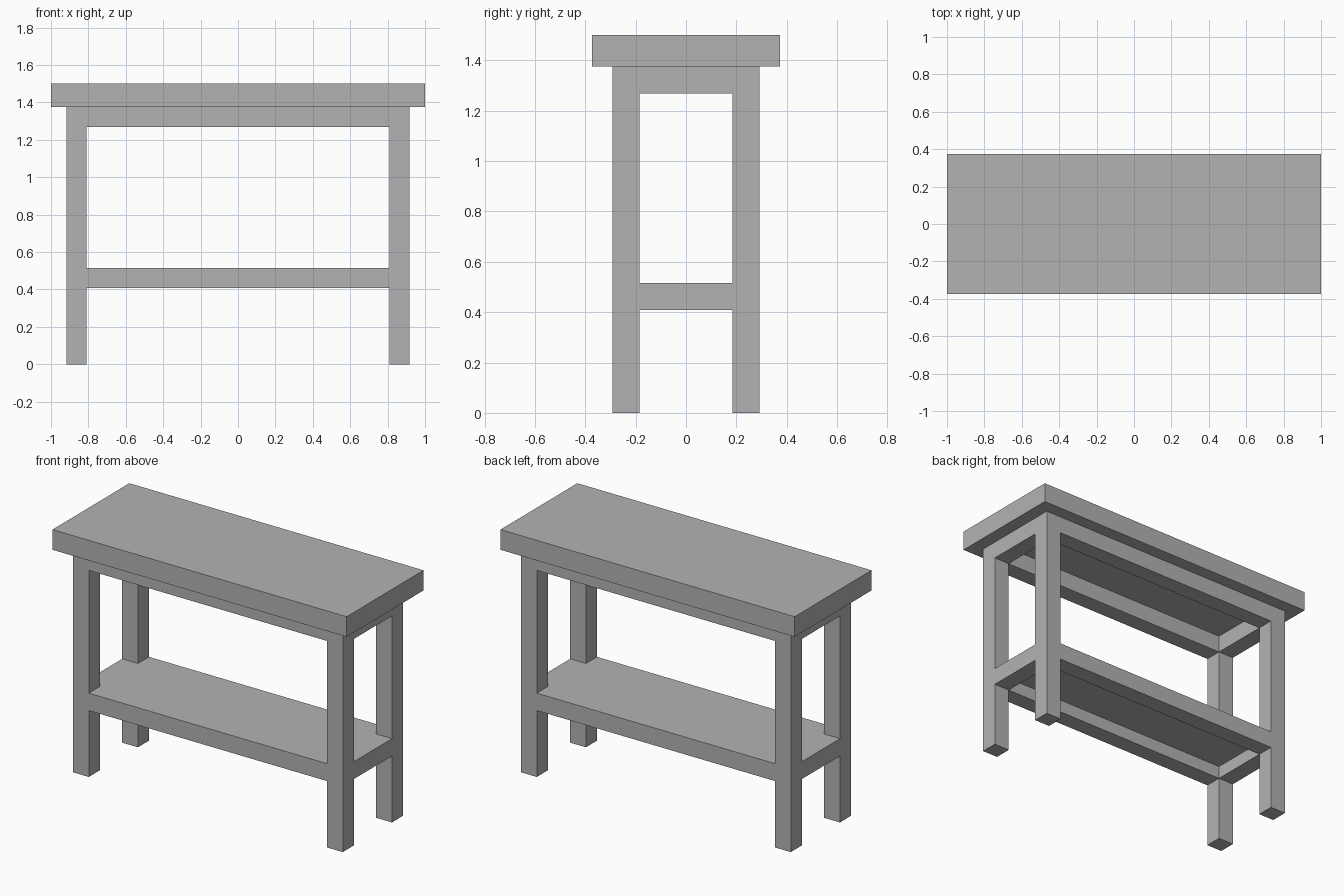
import bpy

default = bpy.data.objects.get("Cube")
if default:
    bpy.data.objects.remove(default, do_unlink=True)

grey = bpy.data.materials.new("plain grey")
grey.use_nodes = True
colour = (0.45, 0.45, 0.45, 1)
grey.diffuse_color = colour
grey.node_tree.nodes["Principled BSDF"].inputs["Base Color"].default_value = colour

# Overall dimensions
LEG = 0.107                       # leg and rail thickness
OUT_X, OUT_Y = 0.917, 0.292       # outer faces of the frame
IN_X, IN_Y = OUT_X - LEG, OUT_Y - LEG
TOP_Z, HEIGHT = 1.376, 1.5        # underside and top of the table top
SHELF_Z = 0.515                   # upper face of the shelf


def box(name, x, y, z):
    """Flat-sided block from (low, high) ranges."""
    bpy.ops.mesh.primitive_cube_add(size=1)
    obj = bpy.context.object
    obj.name = name
    ranges = (x, y, z)
    for v in obj.data.vertices:
        v.co = [r[1] if c > 0 else r[0] for r, c in zip(ranges, v.co)]
    obj.data.materials.append(grey)
    return obj


def span(sign, inner, outer):
    return tuple(sorted((sign * inner, sign * outer)))


box("table_top", (-1, 1), (-0.373, 0.373), (TOP_Z, HEIGHT))

# Four legs
for sx, side in ((-1, "right"), (1, "left")):
    for sy, end in ((-1, "front"), (1, "back")):
        box(f"{end}_{side}_leg", span(sx, IN_X, OUT_X), span(sy, IN_Y, OUT_Y), (0, TOP_Z))

# Upper and lower rails between the legs
for level, top in (("upper", TOP_Z), ("lower", SHELF_Z)):
    z = (top - LEG, top)
    for s, end, side in ((-1, "front", "right"), (1, "back", "left")):
        box(f"{level}_{end}_rail", (-IN_X, IN_X), span(s, IN_Y, OUT_Y), z)
        box(f"{level}_{side}_rail", span(s, IN_X, OUT_X), (-IN_Y, IN_Y), z)

# Shelf panel flush with the top of the lower rails
box("shelf", (-IN_X, IN_X), (-IN_Y, IN_Y), (SHELF_Z - 0.027, SHELF_Z))
